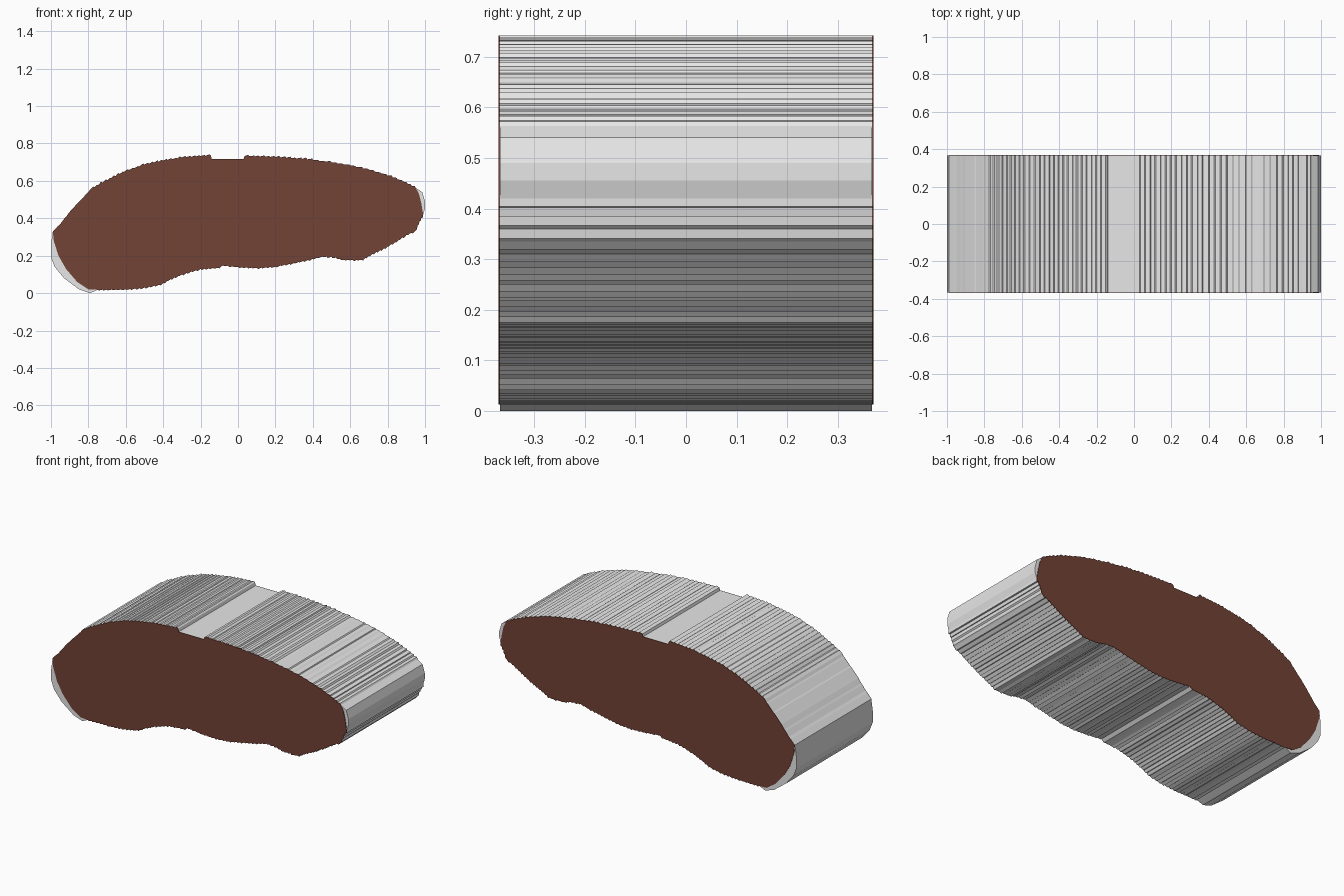
import bpy, bmesh, math, random
from mathutils import Vector

if "Cube" in bpy.data.objects:
    bpy.data.objects.remove(bpy.data.objects["Cube"])

random.seed(4)
HALF = 0.37


def material(name, rgb):
    m = bpy.data.materials.new(name)
    m.diffuse_color = (*rgb, 1)
    m.use_nodes = True
    m.node_tree.nodes["Principled BSDF"].inputs["Base Color"].default_value = m.diffuse_color
    return m


grey = material("light grey", (0.8, 0.8, 0.8))
brown = material("dark brown", (0.17, 0.055, 0.037))


def ragged(points, step, amp):
    """Add small random sawteeth along an open run of points."""
    out = []
    k = 0
    for a, b in zip(points, points[1:]):
        a, b = Vector(a), Vector(b)
        d = b - a
        n = max(1, round(d.length / step))
        normal = Vector((-d.y, d.x)).normalized()
        for i in range(n):
            p = a + d * (i / n)
            out.append(p)
            if d.length > 0.03:
                t = random.uniform(0.65, 0.9)
                out.append(a + d * ((i + t) / n) + normal * amp * random.uniform(0.4, 1))
            k += 1
    out.append(Vector(points[-1]))
    return out


# Outline runs, clockwise from the left end
upper_left = [(-.99, .33), (-.95, .37), (-.89, .445), (-.8, .54)]
top = [(-.8, .54), (-.79, .555), (-.7, .603), (-.61, .648), (-.5, .687), (-.4, .708),
       (-.3, .725), (-.2, .733), (-.145, .735)]
notch = [(-.14, .717), (.03, .717)]
top_right = [(.035, .733), (.2, .727), (.37, .715), (.5, .698), (.6, .682),
             (.7, .66), (.8, .628), (.88, .597), (.95, .563)]
right_full = [(.985, .54), (1, .49), (1, .455)]
right_brown = [(.968, .53), (.98, .48)]
under = [(.99, .42), (.97, .385), (.95, .335), (.9, .31), (.8, .25), (.7, .20), (.66, .178),
         (.57, .178), (.5, .195), (.45, .195), (.35, .172), (.2, .142), (.1, .135),
         (0, .14), (-.08, .15), (-.11, .135), (-.2, .13), (-.25, .115), (-.3, .10),
         (-.36, .075), (-.42, .045), (-.5, .03), (-.6, .02), (-.75, .018)]
left_full = [(-.79, 0), (-.85, .02), (-.93, .08), (-.98, .14), (-1, .19), (-1, .26)]
left_brown = [(-.8, .02), (-.86, .06), (-.92, .13), (-.96, .2), (-.985, .28)]

crown = (ragged(upper_left, .06, .002) + ragged(top, .026, .009)[1:]
         + [Vector(p) for p in notch] + ragged(top_right, .03, .009))
belly = ragged(under, .024, .008)


def prism(name, outline, y0, y1, mat):
    """Extrude a closed x-z outline from y0 to y1."""
    bm = bmesh.new()
    front = [bm.verts.new((p[0], y0, p[1])) for p in outline]
    face = bm.faces.new(front)
    ext = bmesh.ops.extrude_face_region(bm, geom=[face])
    moved = [g for g in ext["geom"] if isinstance(g, bmesh.types.BMVert)]
    bmesh.ops.translate(bm, verts=moved, vec=(0, y1 - y0, 0))
    bmesh.ops.recalc_face_normals(bm, faces=bm.faces[:])
    bmesh.ops.triangulate(bm, faces=[f for f in bm.faces if len(f.verts) > 4])
    me = bpy.data.meshes.new(name)
    bm.to_mesh(me)
    bm.free()
    me.materials.append(mat)
    ob = bpy.data.objects.new(name, me)
    bpy.context.collection.objects.link(ob)
    return ob


# Ribbed grey body
prism("ribbed_body", crown + right_full + belly + left_full, -HALF + .003, HALF - .003, grey)

# Brown cut faces on the front and back, leaving grey crescents at both ends
cut = crown + right_brown + belly + left_brown
prism("front_cut_face", cut, -HALF, -HALF + .003, brown)
prism("back_cut_face", cut, HALF - .003, HALF, brown)
